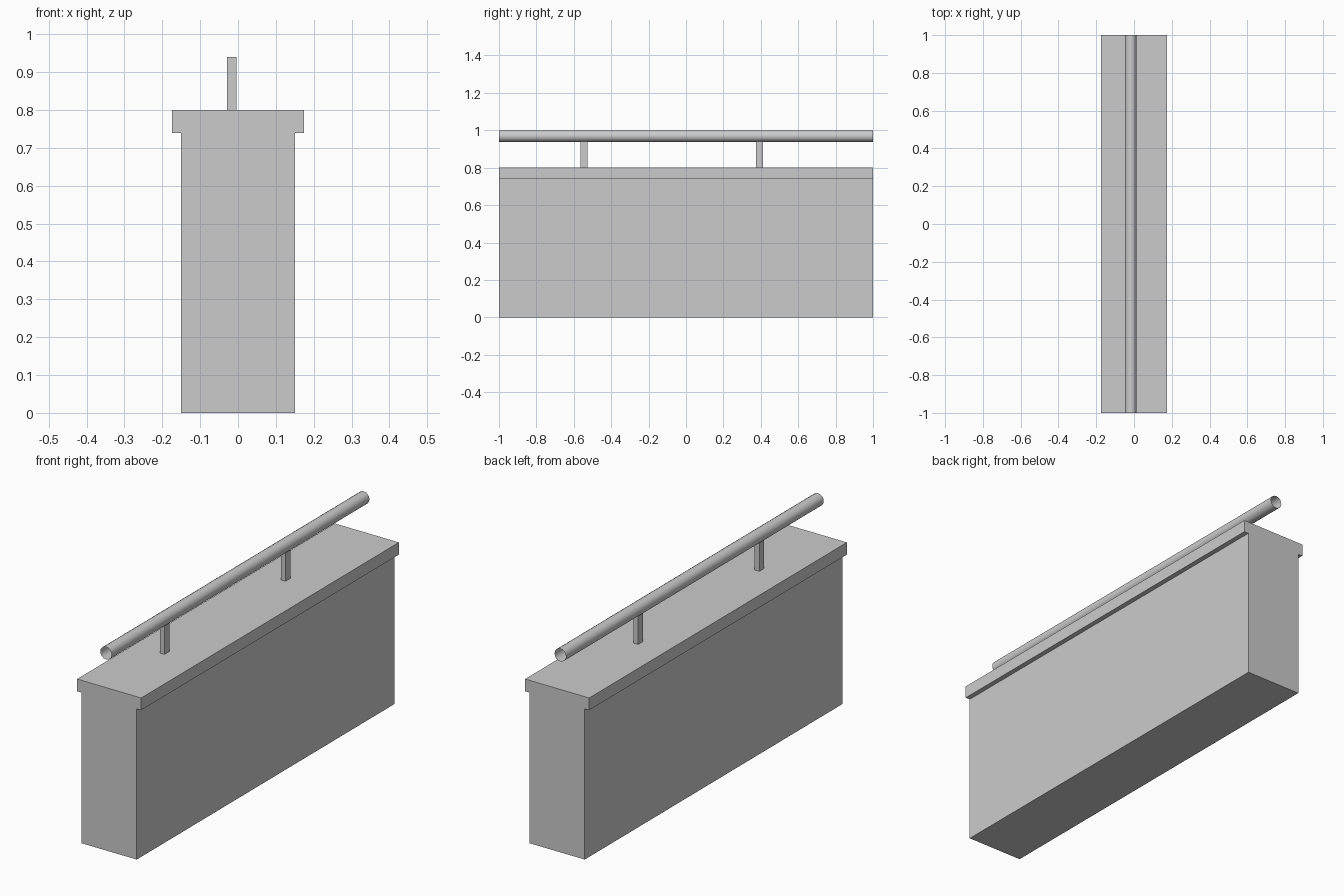
import bpy
import bmesh
import math
from mathutils import Matrix, Vector

default = bpy.data.objects.get("Cube")
if default:
    bpy.data.objects.remove(default, do_unlink=True)

GREY = (0.6, 0.6, 0.6, 1.0)
grey = bpy.data.materials.new("plain_grey")
grey.use_nodes = True
grey.diffuse_color = GREY
grey.node_tree.nodes["Principled BSDF"].inputs["Base Color"].default_value = GREY


def finish(name, bm):
    bmesh.ops.recalc_face_normals(bm, faces=bm.faces)
    mesh = bpy.data.meshes.new(name)
    bm.to_mesh(mesh)
    bm.free()
    mesh.materials.append(grey)
    obj = bpy.data.objects.new(name, mesh)
    bpy.context.collection.objects.link(obj)
    return obj


# Parapet wall with overhanging coping: mirrored profile swept along y
half = [(0.15, 0), (0.15, 0.74), (0.174, 0.74), (0.174, 0.8)]
profile = half + [(-x, z) for x, z in reversed(half)]
bm = bmesh.new()
end = bm.faces.new([bm.verts.new((x, -1, z)) for x, z in profile])
swept = bmesh.ops.extrude_face_region(bm, geom=[end], use_keep_orig=True)
moved = [v for v in swept["geom"] if isinstance(v, bmesh.types.BMVert)]
bmesh.ops.translate(bm, verts=moved, vec=Vector((0, 2, 0)))
finish("parapet_wall", bm)

# Rail posts
RAIL_X = -0.017
for name, y in (("front_rail_post", -0.546), ("back_rail_post", 0.394)):
    bm = bmesh.new()
    bmesh.ops.create_cube(bm, size=1, matrix=Matrix.LocRotScale(
        (RAIL_X, y, 0.87), None, (0.025, 0.038, 0.14)))
    finish(name, bm)

# Handrail: thin tube with open ends
bm = bmesh.new()
bmesh.ops.create_cone(bm, cap_ends=False, segments=16, radius1=0.031, radius2=0.031,
                      depth=2, matrix=Matrix.Translation((RAIL_X, 0, 0.969))
                      @ Matrix.Rotation(math.pi / 2, 4, 'X'))
rail = finish("handrail", bm)
bpy.ops.object.select_all(action='DESELECT')
rail.select_set(True)
bpy.context.view_layer.objects.active = rail
bpy.ops.object.shade_smooth_by_angle(angle=math.radians(40))
